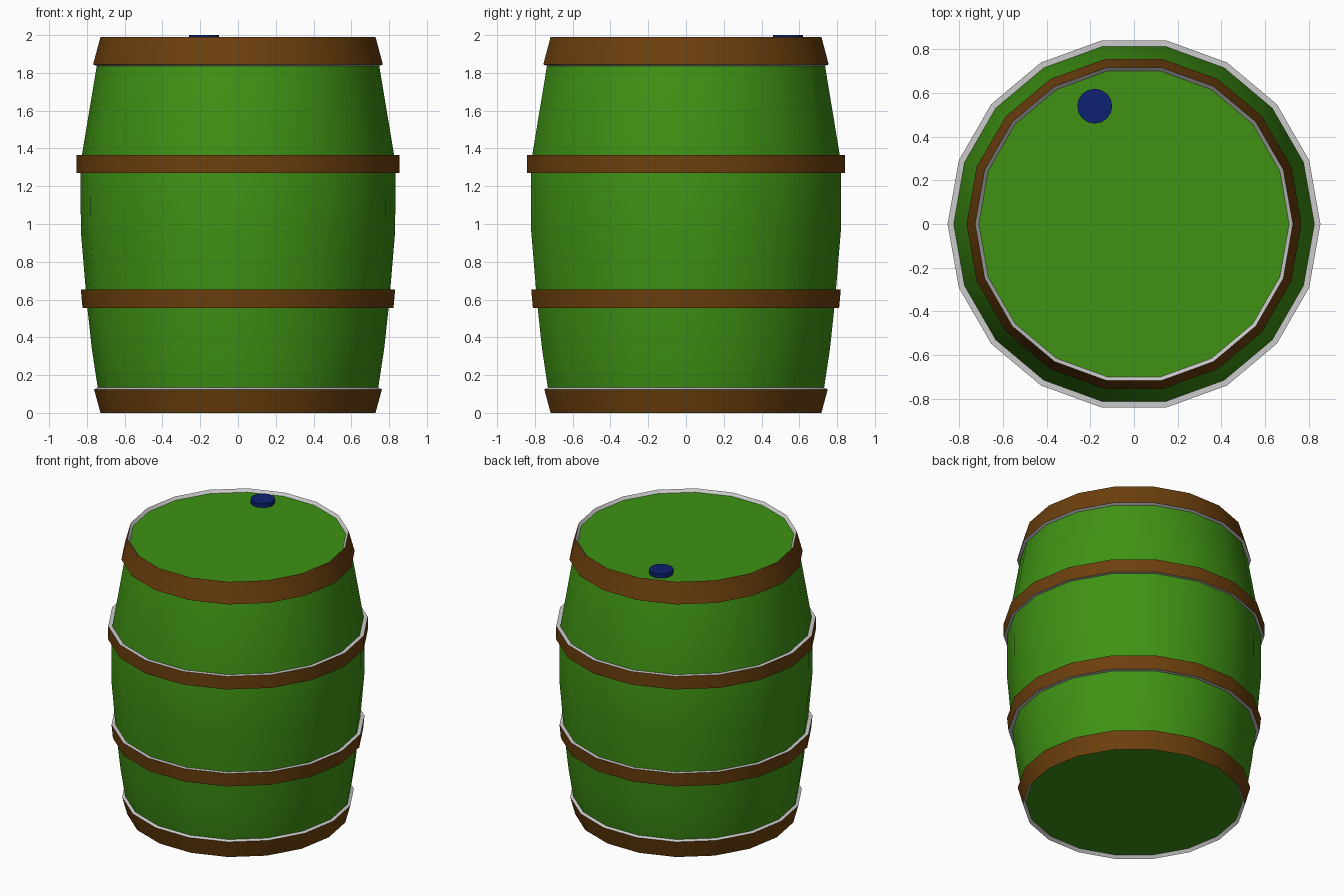
import bpy, math

if "Cube" in bpy.data.objects:
    bpy.data.objects.remove(bpy.data.objects["Cube"])

SIDES = 18


def material(name, rgb):
    m = bpy.data.materials.new(name)
    m.diffuse_color = (*rgb, 1)
    m.use_nodes = True
    m.node_tree.nodes["Principled BSDF"].inputs["Base Color"].default_value = m.diffuse_color
    return m


green = material("green_paint", (0.05, 0.29, 0.007))
brown = material("brown_band", (0.15, 0.05, 0.004))
blue = material("blue_cap", (0.004, 0.015, 0.16))


def lathe(name, profile, mats, closed=False, center=(0, 0), sides=SIDES, outer=None):
    """Revolve (radius, z) points; open profiles get end caps."""
    verts, faces, slots = [], [], []
    n = len(profile)
    for r, z in profile:
        for k in range(sides):
            a = 2 * math.pi * k / sides
            verts.append((center[0] + r * math.cos(a), center[1] + r * math.sin(a), z))
    for i in range(n if closed else n - 1):
        j = (i + 1) % n
        for k in range(sides):
            k2 = (k + 1) % sides
            faces.append((i * sides + k, i * sides + k2, j * sides + k2, j * sides + k))
            slots.append(1 if i == outer else 0)
    if not closed:
        faces.append(tuple(reversed(range(sides))))
        faces.append(tuple(range((n - 1) * sides, n * sides)))
        slots += [0, 0]
    mesh = bpy.data.meshes.new(name)
    mesh.from_pydata(verts, [], faces)
    for m in mats:
        mesh.materials.append(m)
    for p, s in zip(mesh.polygons, slots):
        p.material_index = s
    obj = bpy.data.objects.new(name, mesh)
    bpy.context.collection.objects.link(obj)
    bpy.context.view_layer.objects.active = obj
    obj.select_set(True)
    bpy.ops.object.shade_smooth_by_angle(angle=math.radians(30))
    obj.select_set(False)
    return obj


# Bulging barrel body with slightly recessed ends
lathe("barrel_body", [(0.712, 0.02), (0.742, 0.13), (0.774, 0.34), (0.80, 0.58),
                      (0.832, 0.96), (0.834, 1.32), (0.747, 1.84), (0.712, 1.97)], [green])

# Hoops: bottom-outer, top-outer, top-inner, bottom-inner; only the outer face is brown
hoops = {
    "bottom_hoop": [(0.728, 0.0), (0.762, 0.125), (0.741, 0.134), (0.711, 0.02)],
    "lower_hoop": [(0.823, 0.555), (0.832, 0.652), (0.805, 0.652), (0.795, 0.555)],
    "upper_hoop": [(0.854, 1.27), (0.854, 1.365), (0.825, 1.365), (0.83, 1.27)],
    "top_hoop": [(0.767, 1.845), (0.728, 1.99), (0.711, 1.97), (0.746, 1.836)],
}
for name, prof in hoops.items():
    lathe(name, prof, [None, brown], closed=True, outer=0)

# Filler cap on the lid
lathe("filler_cap", [(0.08, 1.96), (0.08, 2.0)], [blue], center=(-0.18, 0.54), sides=16)
